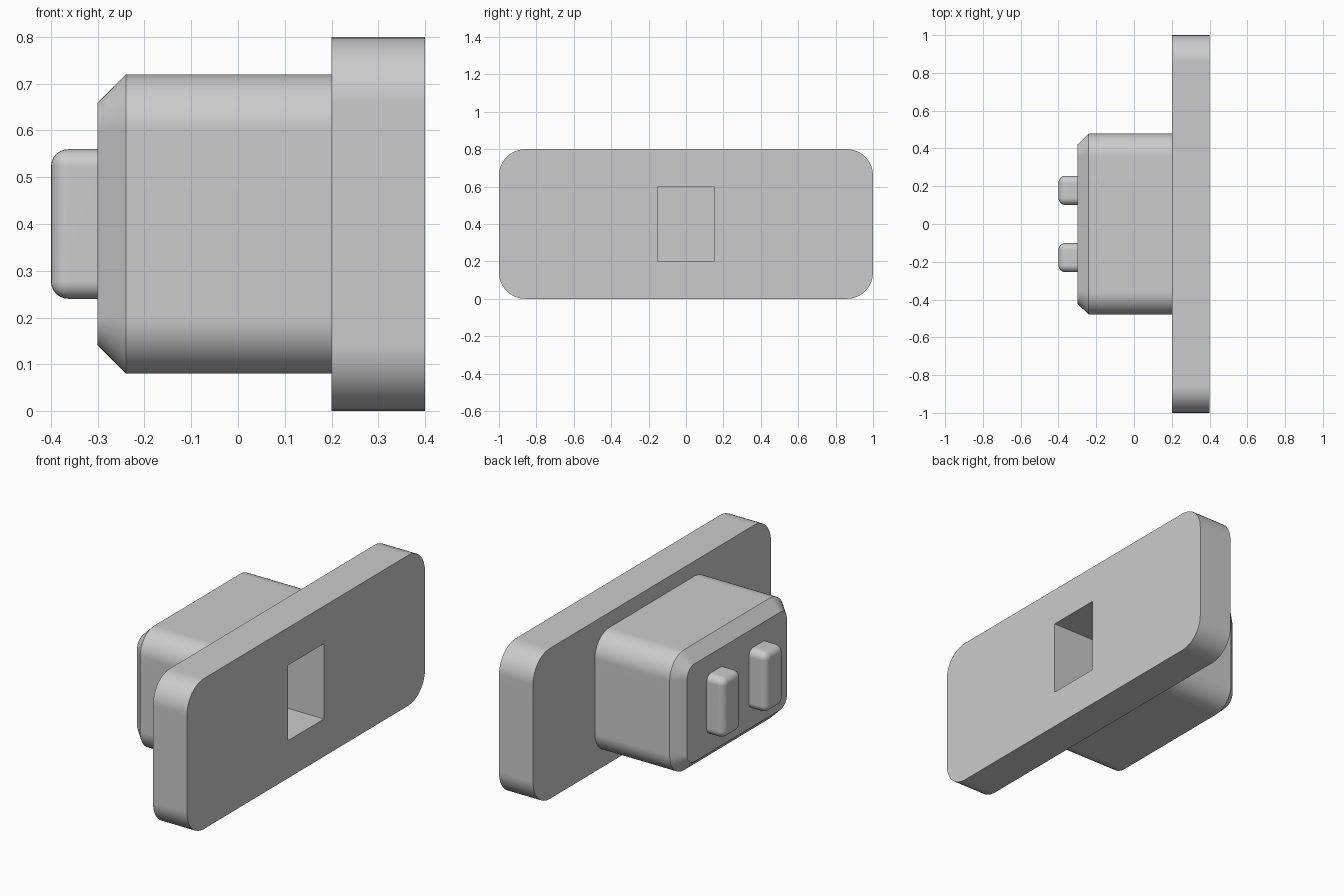
import bpy, bmesh
from math import pi, sin, cos

if "Cube" in bpy.data.objects:
    bpy.data.objects.remove(bpy.data.objects["Cube"])

MID_Z = 0.4
SEGMENTS = 8


def finish(name, bm):
    """Turn a bmesh into a named object."""
    bmesh.ops.recalc_face_normals(bm, faces=bm.faces)
    mesh = bpy.data.meshes.new(name)
    bm.to_mesh(mesh)
    bm.free()
    obj = bpy.data.objects.new(name, mesh)
    bpy.context.collection.objects.link(obj)
    return obj


def rounded_loft(name, sections):
    """Closed solid through rounded rectangles: (x, half_y, half_z, radius)."""
    bm = bmesh.new()
    loops = []
    for x, hy, hz, r in sections:
        loop = []
        for i, (sy, sz) in enumerate([(1, 1), (-1, 1), (-1, -1), (1, -1)]):
            for k in range(SEGMENTS + 1):
                a = (i + k / SEGMENTS) * pi / 2
                loop.append(bm.verts.new((x, sy * (hy - r) + r * cos(a),
                                          MID_Z + sz * (hz - r) + r * sin(a))))
        loops.append(loop)
    for a, b in zip(loops, loops[1:]):
        for i in range(len(a)):
            j = (i + 1) % len(a)
            bm.faces.new((a[i], a[j], b[j], b[i]))
    bm.faces.new(loops[0])
    bm.faces.new(loops[-1])
    return finish(name, bm)


def box(name, x0, x1, y0, y1, z0, z1, bevel=0):
    bm = bmesh.new()
    bmesh.ops.create_cube(bm, size=1)
    for v in bm.verts:
        v.co = ((x0 + x1) / 2 + v.co.x * (x1 - x0),
                (y0 + y1) / 2 + v.co.y * (y1 - y0),
                (z0 + z1) / 2 + v.co.z * (z1 - z0))
    if bevel:
        bmesh.ops.bevel(bm, geom=bm.edges[:], offset=bevel, segments=6,
                        profile=0.5, affect='EDGES')
    return finish(name, bm)


def smooth(obj):
    bpy.ops.object.select_all(action='DESELECT')
    obj.select_set(True)
    bpy.context.view_layer.objects.active = obj
    bpy.ops.object.shade_smooth_by_angle(angle=pi / 6)
    weighted = obj.modifiers.new("weighted_normals", 'WEIGHTED_NORMAL')
    weighted.keep_sharp = True


# Wide face plate and the chamfered housing behind it
plate = rounded_loft("face_plate", [(0.4, 1.0, 0.4, 0.14), (0.2, 1.0, 0.4, 0.14)])
housing = rounded_loft("housing", [(0.2, 0.48, 0.32, 0.12),
                                   (-0.24, 0.48, 0.32, 0.12),
                                   (-0.3, 0.42, 0.26, 0.06)])

# Rectangular recess through the plate into the housing
cutter = box("recess_cutter", 0.0, 0.5, -0.15, 0.15, 0.2, 0.6)
cutter.hide_render = True
cutter.display_type = 'WIRE'
for obj in (plate, housing):
    cut = obj.modifiers.new("recess", 'BOOLEAN')
    cut.object = cutter
    cut.operation = 'DIFFERENCE'
    cut.solver = 'EXACT'
    bpy.context.view_layer.objects.active = obj
    bpy.ops.object.modifier_apply(modifier=cut.name)
bpy.data.objects.remove(cutter)

# Two rounded prongs
prongs = [box(f"prong_{side}", -0.4, -0.24, y - 0.077, y + 0.077, 0.24, 0.56, 0.037)
          for side, y in (("left", 0.178), ("right", -0.178))]

for obj in [plate, housing] + prongs:
    smooth(obj)
